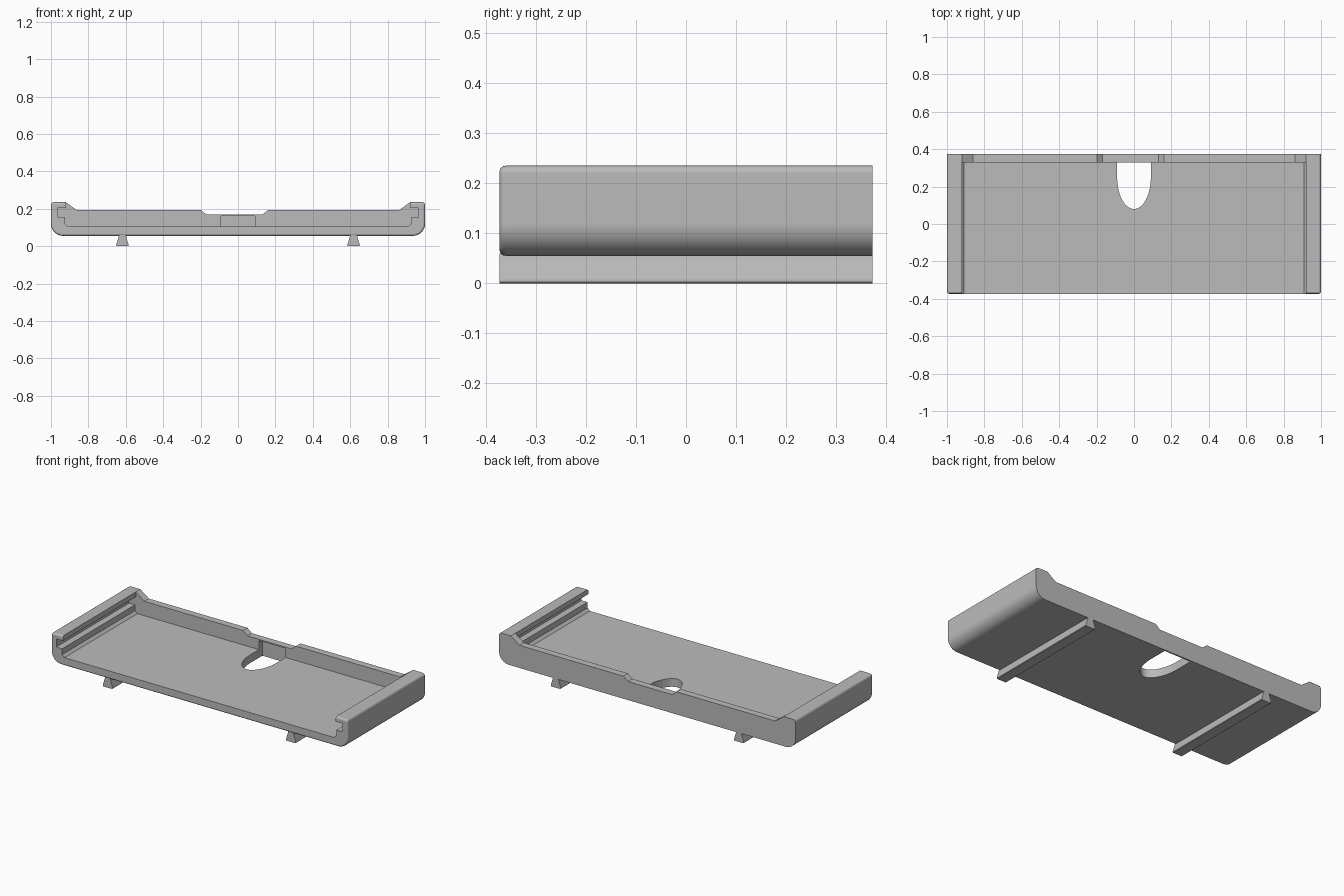
import bpy, bmesh, math

cube = bpy.data.objects.get("Cube")
if cube:
    bpy.data.objects.remove(cube, do_unlink=True)

HALF = 0.373      # half depth of the tray
WALL_Y = 0.33     # inner face of the back wall

grey = bpy.data.materials.new("plain grey")
grey.use_nodes = True
colour = (0.5, 0.5, 0.5, 1)
grey.diffuse_color = colour
grey.node_tree.nodes["Principled BSDF"].inputs["Base Color"].default_value = colour


def arc(cx, cy, rx, ry, start, end, steps):
    angles = [math.radians(start + (end - start) * i / steps) for i in range(steps + 1)]
    return [(cx + rx * math.cos(a), cy + ry * math.sin(a)) for a in angles]


def mirrored(half):
    """Close a right-hand outline with its mirror image."""
    return half + [(-x, z) for x, z in reversed(half)]


def prism(name, outline, start, end, axis="Y", front_bevel=0):
    """Extrude a flat outline along Y (outline in XZ) or Z (outline in XY)."""
    bm = bmesh.new()
    place = (lambda a, b: (a, start, b)) if axis == "Y" else (lambda a, b: (a, b, start))
    cap = bm.faces.new([bm.verts.new(place(a, b)) for a, b in outline])
    new = bmesh.ops.extrude_face_region(bm, geom=[cap], use_keep_orig=True)["geom"]
    move = (0, end - start, 0) if axis == "Y" else (0, 0, end - start)
    bmesh.ops.translate(bm, vec=move, verts=[g for g in new if isinstance(g, bmesh.types.BMVert)])
    bmesh.ops.recalc_face_normals(bm, faces=bm.faces)
    if front_bevel:
        bmesh.ops.bevel(bm, geom=list(cap.edges), offset=front_bevel, segments=4,
                        profile=0.5, affect="EDGES", clamp_overlap=True)
    mesh = bpy.data.meshes.new(name)
    bm.to_mesh(mesh)
    bm.free()
    mesh.materials.append(grey)
    obj = bpy.data.objects.new(name, mesh)
    bpy.context.collection.objects.link(obj)
    return obj


def cut(obj, cutter):
    mod = obj.modifiers.new(cutter.name, "BOOLEAN")
    mod.operation = "DIFFERENCE"
    mod.solver = "EXACT"
    mod.object = cutter
    cutter.hide_render = True
    bpy.ops.object.select_all(action="DESELECT")
    obj.select_set(True)
    bpy.context.view_layer.objects.active = obj
    bpy.ops.object.modifier_apply(modifier=mod.name)
    bpy.data.objects.remove(cutter, do_unlink=True)


# Tray: outline of the back wall, run the full depth
side = arc(0.935, 0.12, 0.065, 0.065, -90, 0, 8) + arc(0.985, 0.22, 0.015, 0.015, 0, 90, 4)
slope = [(0.92, 0.235), (0.862, 0.193)]
notch = [(0.16, 0.193), (0.13, 0.168), (-0.168, 0.168), (-0.198, 0.193)]
right = side + slope
tray = prism("tray", right + notch + [(-x, z) for x, z in reversed(right)],
             -HALF, HALF, front_bevel=0.012)

# Hollow with a grooved side channel, open at the front
hollow = mirrored([(0.91, 0.105), (0.925, 0.12), (0.925, 0.155), (0.965, 0.155),
                   (0.965, 0.205), (0.92, 0.205), (0.92, 0.3)])
cut(tray, prism("hollow_cutter", hollow, -0.5, WALL_Y))

# Finger hole through the floor, running on as a recess in the back wall
hole = arc(0, 0.25, 0.09, 0.17, 180, 360, 32) + [(0.09, 0.364), (-0.09, 0.364)]
cut(tray, prism("finger_hole_cutter", hole, 0.0, 0.16, axis="Z"))

bpy.ops.object.shade_smooth_by_angle(angle=math.radians(30))
weighted = tray.modifiers.new("even_shading", "WEIGHTED_NORMAL")
weighted.keep_sharp = True

# Dovetail rails underneath
rail = [(0.018, 0.06), (0.02, 0.05), (0.033, 0.008), (0.033, 0.003), (0.03, 0)]
for name, x in (("left_rail", 0.618), ("right_rail", -0.618)):
    prism(name, [(x + px, pz) for px, pz in mirrored(rail)], -HALF, HALF)
